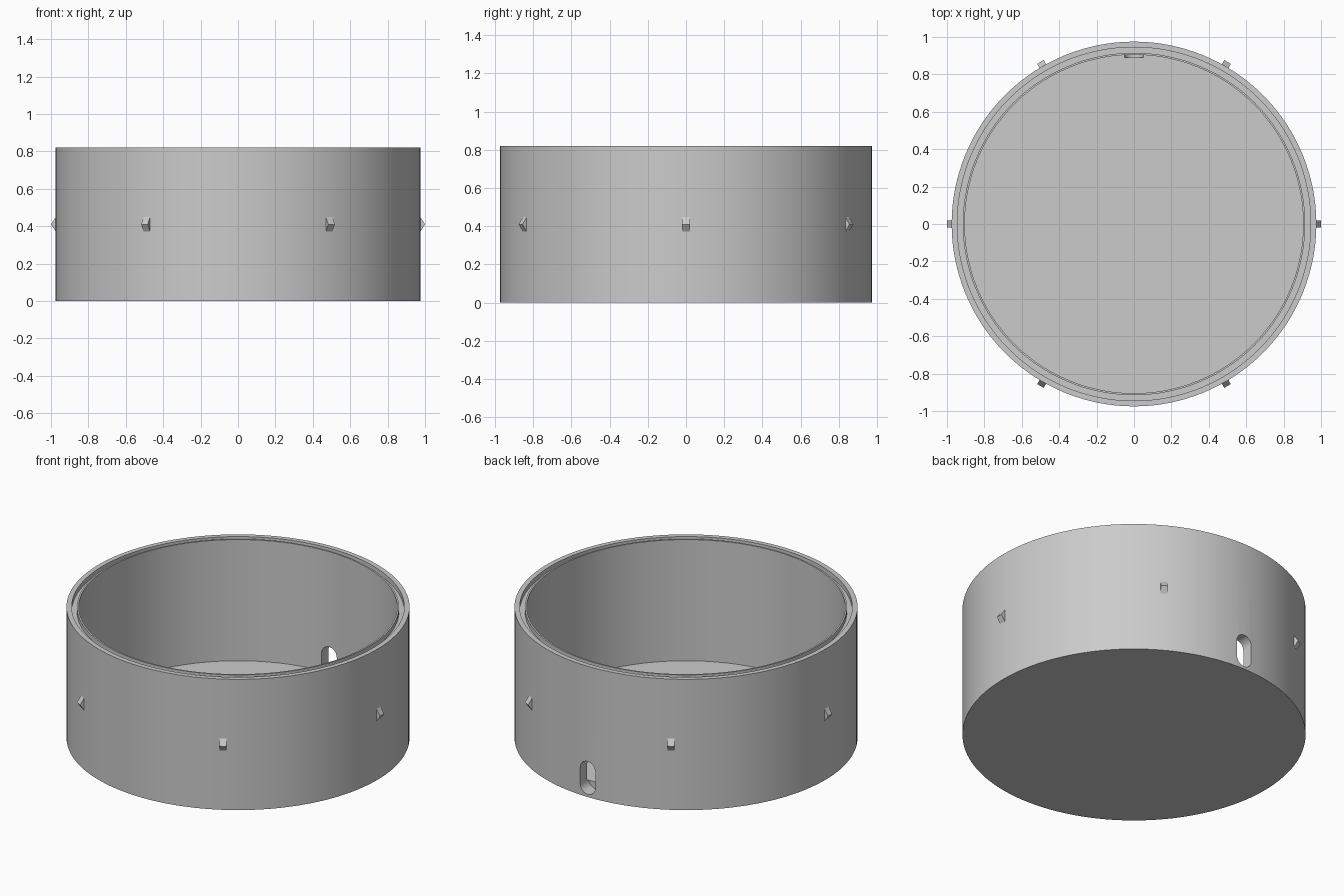
import bpy, bmesh, math
from mathutils import Matrix

cube = bpy.data.objects.get("Cube")
if cube:
    bpy.data.objects.remove(cube, do_unlink=True)

grey = bpy.data.materials.new("plain grey")
grey.use_nodes = True
colour = (0.6, 0.6, 0.6, 1)
grey.diffuse_color = colour
grey.node_tree.nodes["Principled BSDF"].inputs["Base Color"].default_value = colour


def make_object(name, bm):
    bmesh.ops.recalc_face_normals(bm, faces=bm.faces)
    mesh = bpy.data.meshes.new(name)
    bm.to_mesh(mesh)
    bm.free()
    mesh.materials.append(grey)
    obj = bpy.data.objects.new(name, mesh)
    bpy.context.collection.objects.link(obj)
    return obj


def prism(bm, points, direction):
    """Extrude a flat outline into a closed solid."""
    face = bm.faces.new([bm.verts.new(p) for p in points])
    result = bmesh.ops.extrude_face_region(bm, geom=[face])
    verts = [v for v in result["geom"] if isinstance(v, bmesh.types.BMVert)]
    bmesh.ops.translate(bm, verts=verts, vec=direction)
    return list(face.verts) + verts


# Round tub: floor, wall and a grooved rim, spun from one profile
RADIUS, HEIGHT, FLOOR, SEGMENTS = 0.975, 0.82, 0.06, 128
profile = [(0, 0), (RADIUS, 0), (RADIUS, HEIGHT), (0.945, HEIGHT),
           (0.945, HEIGHT - 0.03), (0.915, HEIGHT - 0.03), (0.915, HEIGHT),
           (0.905, HEIGHT), (0.905, FLOOR), (0, FLOOR)]
bm = bmesh.new()
verts = [bm.verts.new((r, 0, z)) for r, z in profile]
edges = [bm.edges.new(pair) for pair in zip(verts, verts[1:])]
bmesh.ops.spin(bm, geom=verts + edges, cent=(0, 0, 0), axis=(0, 0, 1),
               angle=math.tau, steps=SEGMENTS, use_duplicate=False)
bmesh.ops.remove_doubles(bm, verts=bm.verts, dist=0.0001)
tub = make_object("tub", bm)

# Rounded slot through the back wall, dipping into the floor
SLOT_R, LOW, HIGH = 0.053, 0.07, 0.17
outline = []
for i in range(26):
    top = i < 13
    a = math.pi * (i if top else i - 1) / 12
    outline.append((SLOT_R * math.cos(a), 0.89,
                    (HIGH if top else LOW) + SLOT_R * math.sin(a)))
bm = bmesh.new()
prism(bm, outline, (0, 0.2, 0))
cutter = make_object("slot_cutter", bm)
cutter.hide_render = True

cut = tub.modifiers.new("slot", "BOOLEAN")
cut.operation = "DIFFERENCE"
cut.solver = "EXACT"
cut.object = cutter
bpy.context.view_layer.objects.active = tub
tub.select_set(True)
bpy.ops.object.modifier_apply(modifier=cut.name)
bpy.data.objects.remove(cutter, do_unlink=True)
bpy.ops.object.shade_smooth_by_angle(angle=math.radians(30))

# Six wedge-shaped catches around the outside
bm = bmesh.new()
for i in range(6):
    wedge = [(0.96, -0.02, 0.372), (0.975, -0.02, 0.372),
             (1.0, -0.02, 0.41), (0.975, -0.02, 0.448), (0.96, -0.02, 0.448)]
    verts = prism(bm, wedge, (0, 0.04, 0))
    bmesh.ops.rotate(bm, verts=verts, cent=(0, 0, 0),
                     matrix=Matrix.Rotation(i * math.tau / 6, 3, "Z"))
make_object("catches", bm)
